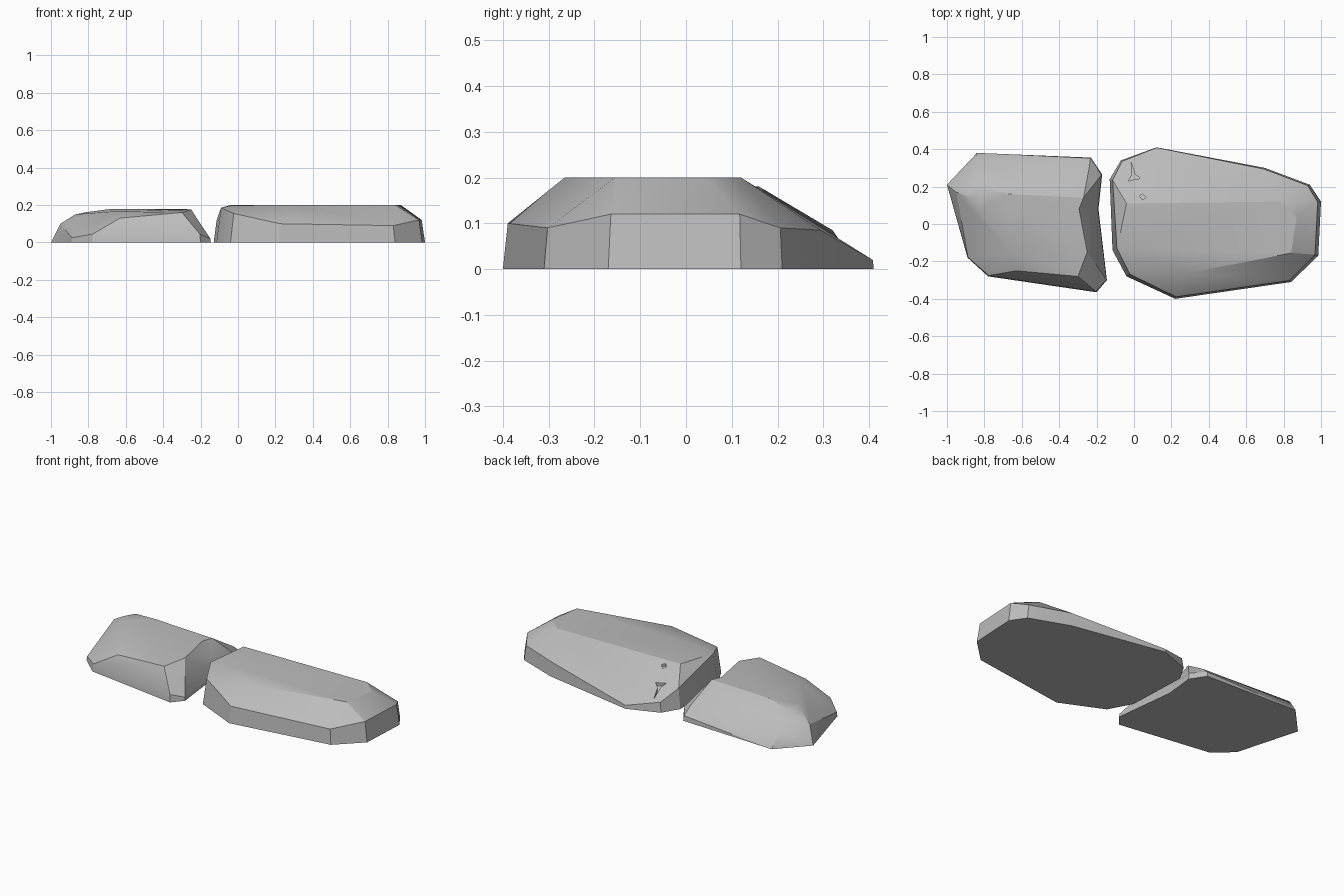
import bpy
import bmesh
from mathutils import Vector

default_cube = bpy.data.objects.get("Cube")
if default_cube:
    bpy.data.objects.remove(default_cube, do_unlink=True)

stone = bpy.data.materials.new("stone grey")
stone.use_nodes = True
stone.diffuse_color = (0.5, 0.5, 0.5, 1)
stone.node_tree.nodes["Principled BSDF"].inputs["Base Color"].default_value = stone.diffuse_color


def make_object(name, bm):
    """Turn a bmesh into a stone-coloured object with outward normals."""
    bmesh.ops.recalc_face_normals(bm, faces=bm.faces[:])
    mesh = bpy.data.meshes.new(name)
    bm.to_mesh(mesh)
    bm.free()
    mesh.materials.append(stone)
    obj = bpy.data.objects.new(name, mesh)
    bpy.context.collection.objects.link(obj)
    return obj


def activate(obj):
    bpy.ops.object.select_all(action="DESELECT")
    obj.select_set(True)
    bpy.context.view_layer.objects.active = obj


def rock_bmesh(walls, crown, taper):
    """Chiselled rock: a foot outline, a slightly tapered wall, and a crown."""
    centre = sum((Vector((x, y, 0)) for x, y, z in walls), Vector()) / len(walls)
    bm = bmesh.new()
    for x, y, z in walls:
        foot = Vector((x, y, 0))
        shoulder = foot.lerp(centre, taper * z)
        shoulder.z = z
        bm.verts.new(foot)
        bm.verts.new(shoulder)
    for point in crown:
        bm.verts.new(point)
    hull = bmesh.ops.convex_hull(bm, input=bm.verts[:])
    spare = {v for v in hull["geom_interior"] + hull["geom_unused"]
             if isinstance(v, bmesh.types.BMVert)}
    bmesh.ops.delete(bm, geom=list(spare), context="VERTS")
    bmesh.ops.dissolve_limit(bm, angle_limit=0.02, verts=bm.verts[:], edges=bm.edges[:])
    return bm


# Large rock: wall corners with shoulder heights, then the flat crown
large_walls = [
    (-0.13, 0.24, 0.12), (-0.07, 0.34, 0.06), (0.12, 0.41, 0.02),
    (0.7, 0.3, 0.085), (0.94, 0.21, 0.09), (1, 0.12, 0.12),
    (0.985, -0.17, 0.12), (0.84, -0.31, 0.09), (0.22, -0.4, 0.1),
    (-0.04, -0.28, 0.155), (-0.115, -0.14, 0.185),
]
large_crown = [
    (0.28, -0.265, 0.2), (0.84, -0.155, 0.2), (0.87, 0.04, 0.2),
    (0.78, 0.12, 0.2), (-0.04, 0.11, 0.2), (-0.03, -0.13, 0.198),
]
large_rock = make_object("large_rock", rock_bmesh(large_walls, large_crown, 0.25))

# Small rock: low foot walls with long sloping sides
small_walls = [
    (-1, 0.21, 0), (-0.84, 0.38, 0), (-0.23, 0.355, 0.03),
    (-0.17, 0.265, 0.04), (-0.145, -0.3, 0.02), (-0.2, -0.365, 0.045),
    (-0.78, -0.28, 0.045), (-0.89, -0.18, 0.025),
]
small_crown = [
    (-0.95, 0.17, 0.1), (-0.85, 0.32, 0.085), (-0.24, 0.3, 0.075),
    (-0.63, -0.25, 0.13), (-0.3, -0.28, 0.16), (-0.67, -0.14, 0.165),
    (-0.25, -0.15, 0.175), (-0.27, 0.14, 0.178), (-0.67, 0.16, 0.18),
    (-0.82, 0.19, 0.16), (-0.87, 0.14, 0.15),
]
bm = rock_bmesh(small_walls, small_crown, 0.3)

# Shallow hollow in the side that faces the large rock
waist = 0.08
bmesh.ops.bisect_plane(bm, geom=bm.verts[:] + bm.edges[:] + bm.faces[:],
                       plane_co=(0, waist, 0), plane_no=(0, 1, 0))
for vert in bm.verts:
    if abs(vert.co.y - waist) < 0.001 and vert.co.x > -0.4:
        vert.co.x -= 0.028
small_rock = make_object("small_rock", bm)


def chip(rock, outline, depth):
    """Cut a small pit that follows the rear slope of the rock."""
    cutter_bm = bmesh.new()
    floor = [cutter_bm.verts.new((x, y, 0.2 - 0.6 * (y - 0.11) - depth)) for x, y in outline]
    face = cutter_bm.faces.new(floor)
    extruded = bmesh.ops.extrude_face_region(cutter_bm, geom=[face])
    top = [v for v in extruded["geom"] if isinstance(v, bmesh.types.BMVert)]
    bmesh.ops.translate(cutter_bm, verts=top, vec=(0, 0, depth * 3))
    cutter = make_object("chip_cutter", cutter_bm)
    cutter.hide_render = True
    activate(rock)
    modifier = rock.modifiers.new("chip", "BOOLEAN")
    modifier.operation = "DIFFERENCE"
    modifier.solver = "EXACT"
    modifier.object = cutter
    bpy.ops.object.modifier_apply(modifier=modifier.name)
    bpy.data.objects.remove(cutter, do_unlink=True)


# Star-shaped chip and a tiny one beside it
chip(large_rock, [(-0.015, 0.33), (-0.012, 0.26), (-0.03, 0.23), (0.0, 0.238),
                  (0.035, 0.243), (0.005, 0.265)], 0.02)
chip(large_rock, [(0.03, 0.15), (0.045, 0.13), (0.065, 0.142), (0.045, 0.16)], 0.015)

# Soft shading across shallow facets, crisp chiselled edges elsewhere
for rock in (large_rock, small_rock):
    activate(rock)
    bpy.ops.object.shade_smooth_by_angle(angle=0.5)
